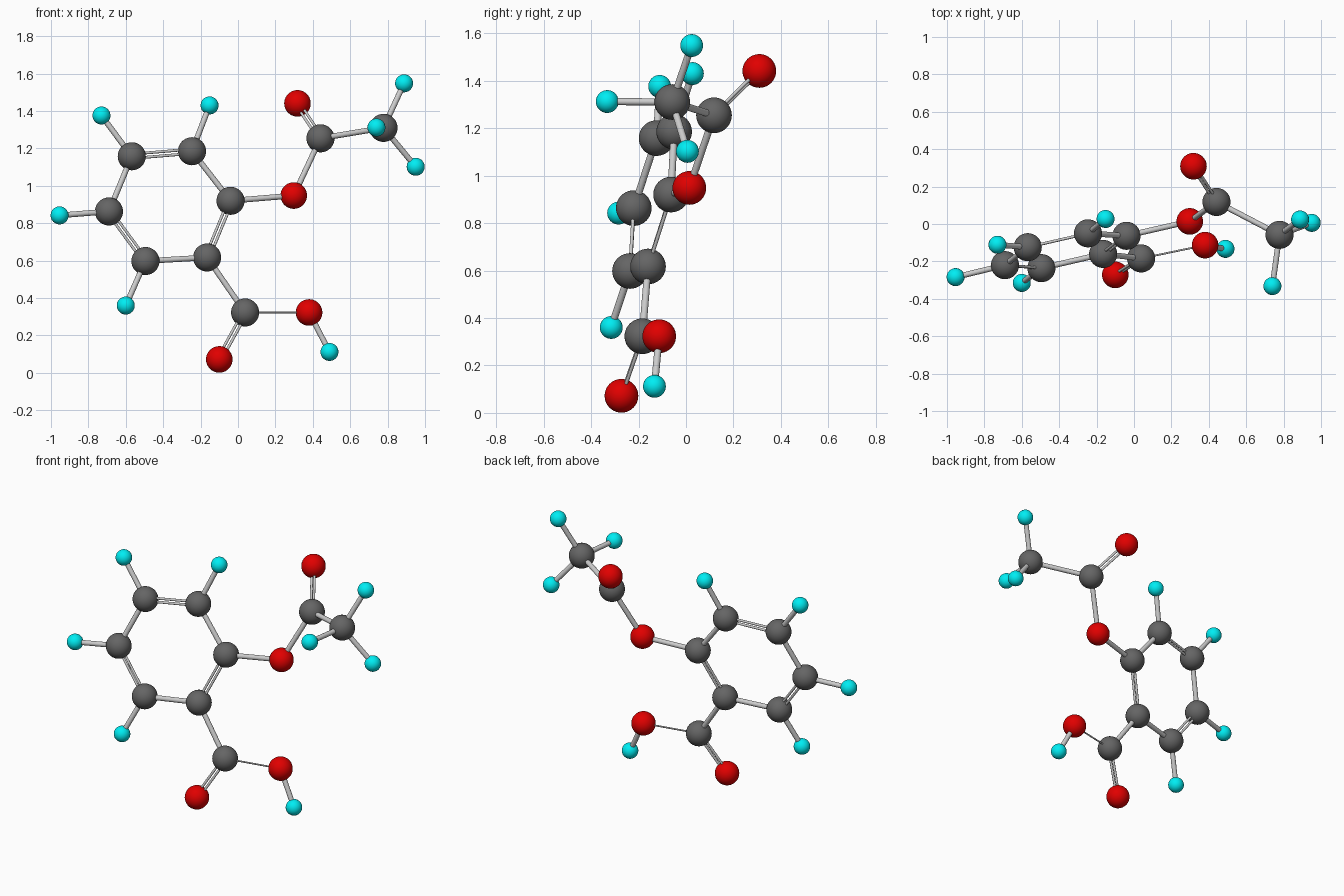
import bpy
from mathutils import Vector

if "Cube" in bpy.data.objects:
    bpy.data.objects.remove(bpy.data.objects["Cube"])


def material(name, rgb):
    m = bpy.data.materials.new(name)
    m.diffuse_color = (*rgb, 1)
    m.use_nodes = True
    m.node_tree.nodes["Principled BSDF"].inputs["Base Color"].default_value = m.diffuse_color
    return m


# radius and colour per atom kind
KINDS = {
    "C": ("carbon", 0.075, material("dark_grey", (0.13, 0.13, 0.13))),
    "O": ("oxygen", 0.071, material("red", (0.75, 0.0, 0.0))),
    "H": ("hydrogen", 0.048, material("cyan", (0.0, 0.85, 0.9))),
}

# atom centres
ATOMS = {
    "C1": (-0.04, -0.063, 0.92), "C2": (-0.165, -0.16, 0.617),
    "C3": (-0.495, -0.236, 0.598), "C4": (-0.69, -0.22, 0.863),
    "C5": (-0.568, -0.124, 1.158), "C6": (-0.246, -0.05, 1.185),
    "C7": (0.038, -0.184, 0.323), "C8": (0.441, 0.118, 1.254),
    "C9": (0.778, -0.058, 1.31),
    "O1": (-0.10, -0.272, 0.072), "O2": (0.38, -0.113, 0.323),
    "O3": (0.298, 0.014, 0.948), "O4": (0.318, 0.309, 1.441),
    "H1": (0.489, -0.133, 0.112), "H3": (-0.60, -0.315, 0.36),
    "H4": (-0.954, -0.284, 0.842), "H5": (-0.73, -0.111, 1.376),
    "H6": (-0.152, 0.027, 1.43), "H7": (0.888, 0.024, 1.548),
    "H8": (0.95, 0.006, 1.102), "H9": (0.74, -0.332, 1.312),
}

SINGLE = ("C2-C3 C4-C5 C6-C1 C2-C7 C1-O3 O3-C8 C8-C9 O2-H1 "
          "C3-H3 C4-H4 C5-H5 C6-H6 C9-H7 C9-H8 C9-H9").split()
DOUBLE = "C1-C2 C3-C4 C5-C6 C7-O1 C8-O4".split()
THIN = ["C7-O2"]


def smooth(obj):
    for p in obj.data.polygons:
        p.use_smooth = True


def rod(name, a, b, radius):
    d = b - a
    bpy.ops.mesh.primitive_cylinder_add(vertices=20, radius=radius, depth=d.length,
                                        location=(a + b) / 2,
                                        rotation=d.to_track_quat('Z', 'Y').to_euler())
    obj = bpy.context.object
    obj.name = name
    bpy.ops.object.shade_smooth_by_angle()


def ends(bond):
    p, q = bond.split("-")
    return Vector(ATOMS[p]), Vector(ATOMS[q])


# atoms
for key, pos in ATOMS.items():
    label, radius, mat = KINDS[key[0]]
    bpy.ops.mesh.primitive_uv_sphere_add(segments=40, ring_count=20, radius=radius, location=pos)
    ball = bpy.context.object
    ball.name = f"{label}_atom_{key[1:]}"
    ball.data.materials.append(mat)
    smooth(ball)

# single bonds
for bond in SINGLE:
    rod("single_bond_" + bond, *ends(bond), 0.015)

# thin bond of the acid group
for bond in THIN:
    rod("thin_bond_" + bond, *ends(bond), 0.005)

# double bonds: two slim parallel rods, side by side as seen from the front
for bond in DOUBLE:
    a, b = ends(bond)
    side = (b - a).cross(Vector((0, 1, 0))).normalized() * 0.0115
    for s in (-1, 1):
        rod("double_bond_" + bond, a + side * s, b + side * s, 0.0075)
